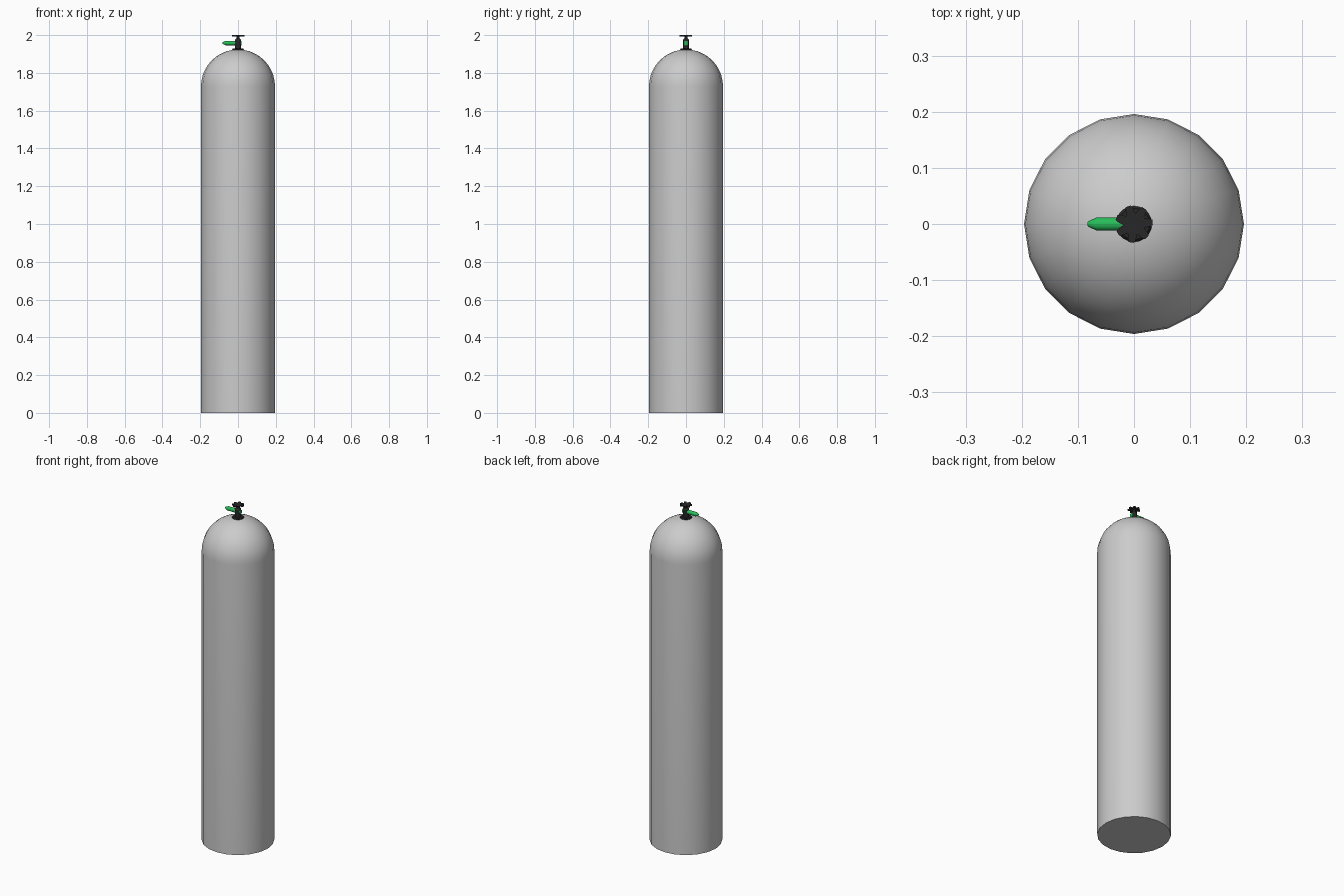
import bpy, bmesh, math

if "Cube" in bpy.data.objects:
    bpy.data.objects.remove(bpy.data.objects["Cube"])

def material(name, color):
    m = bpy.data.materials.new(name)
    m.diffuse_color = color
    m.use_nodes = True
    m.node_tree.nodes["Principled BSDF"].inputs["Base Color"].default_value = m.diffuse_color
    return m

BLACK = material("black", (0.02, 0.02, 0.02, 1))
GREEN = material("green", (0.02, 0.5, 0.1, 1))

def finish(name, bm, mat=None, angle=30):
    bmesh.ops.recalc_face_normals(bm, faces=bm.faces)
    me = bpy.data.meshes.new(name)
    bm.to_mesh(me)
    bm.free()
    ob = bpy.data.objects.new(name, me)
    bpy.context.collection.objects.link(ob)
    if mat:
        me.materials.append(mat)
    bpy.ops.object.select_all(action='DESELECT')
    ob.select_set(True)
    bpy.context.view_layer.objects.active = ob
    bpy.ops.object.shade_smooth_by_angle(angle=math.radians(angle))
    return ob

def lathe(name, profile, sides, mat=None):
    """Revolve (radius, z) points about z, closing both ends."""
    bm = bmesh.new()
    rings = []
    for r, z in profile:
        if r == 0:
            rings.append([bm.verts.new((0, 0, z))] * sides)
        else:
            rings.append([bm.verts.new((r * math.cos(2 * math.pi * i / sides),
                                        r * math.sin(2 * math.pi * i / sides), z))
                          for i in range(sides)])
    for a, b in zip(rings, rings[1:]):
        for i in range(sides):
            j = (i + 1) % sides
            bm.faces.new(list(dict.fromkeys((a[i], a[j], b[j], b[i]))))
    for ring in (rings[0], rings[-1]):
        if len(set(ring)) > 2:
            bm.faces.new(ring)
    return finish(name, bm, mat)

# Tank: straight wall with a hemispherical shoulder
R, SHOULDER = 0.196, 1.728
dome = [(R * math.cos(t), SHOULDER + R * math.sin(t))
        for t in (math.pi / 2 * k / 10 for k in range(10))]
lathe("tank_body", [(R, 0)] + dome + [(0, SHOULDER + R)], 20)

# Valve: collar, body, gland and spindle
lathe("valve_collar", [(0.032, 1.915), (0.032, 1.923), (0.028, 1.928), (0.017, 1.929)], 20, BLACK)
lathe("valve_body", [(0.017, 1.92), (0.017, 1.972), (0.012, 1.98), (0.008, 1.982),
                     (0.008, 1.996)], 16, BLACK)

# Outlet nozzle pointing to -x with a tapered tip
nozzle = lathe("outlet_nozzle", [(0.012, -0.019), (0.012, 0.066), (0.005, 0.081),
                                 (0.003, 0.083)], 16, GREEN)
nozzle.rotation_euler = (0, -math.pi / 2, 0)
nozzle.location = (0, 0, 1.958)

# Handwheel: thin disc with seven lobes
bm = bmesh.new()
outline = []
for k in range(7):
    a = math.radians(5) + 2 * math.pi * k / 7
    for r, off in ((0.020, -24), (0.030, -13), (0.0335, -8), (0.0335, 8), (0.030, 13), (0.020, 24)):
        t = a + math.radians(off)
        outline.append(bm.verts.new((r * math.cos(t), r * math.sin(t), 1.993)))
face = bm.faces.new(outline)
top = bmesh.ops.extrude_face_region(bm, geom=[face])
bmesh.ops.translate(bm, vec=(0, 0, 0.007),
                    verts=[v for v in top["geom"] if isinstance(v, bmesh.types.BMVert)])
finish("handwheel", bm, BLACK)
